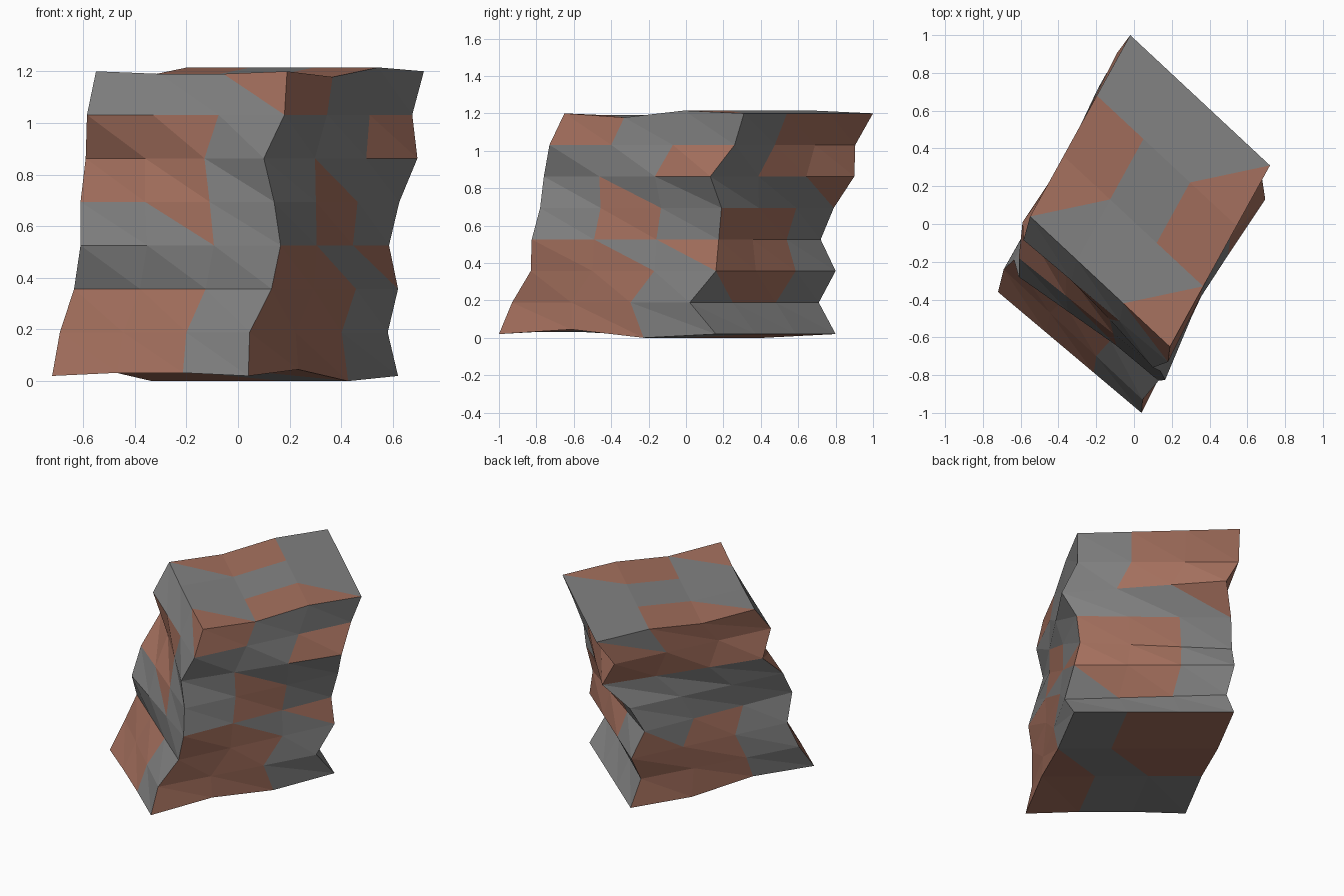
import bpy, bmesh
from mathutils import Vector

if "Cube" in bpy.data.objects:
    bpy.data.objects.remove(bpy.data.objects["Cube"])

# Skewed parallelogram outline of each level, bottom to top:
# front corner x, y; right corner x, y; left corner x; back corner y
LEVELS = [
    (.04, -1.0, .62, .16, -.72, .80),
    (.045, -.93, .58, .02, -.69, .71),
    (.13, -.83, .62, .16, -.635, .80),
    (.165, -.825, .585, .175, -.61, .72),
    (.14, -.78, .625, .19, -.61, .79),
    (.10, -.76, .695, .13, -.59, .90),
    (.18, -.73, .675, .26, -.585, .905),
    (.19, -.65, .72, .31, -.55, 1.0),
]
N, TOP = 3, len(LEVELS) - 1
# Gentle ripple of the two caps, from the back edge to the front edge
RIPPLE = {0: (0, -.02, .025, 0), TOP: (0, .015, -.022, 0)}
EDGE = {0: .012, TOP: -.01}

bm = bmesh.new()
cache = {}


def vert(i, j, k):
    """Lattice vertex: i runs back to right, j runs back to left, k upwards."""
    if (i, j, k) not in cache:
        cx, cy, bx, by, dx, ay = LEVELS[k]
        back = Vector((bx + dx - cx, ay))
        right, left = Vector((bx, by)), Vector((dx, cy + ay - by))
        p = back + (right - back) * i / N + (left - back) * j / N
        z = .02 + k * 1.18 / TOP
        if k in RIPPLE:
            z += RIPPLE[k][j]
            if j == N and 0 < i < N:
                z += EDGE[k]
        cache[i, j, k] = bm.verts.new((p.x, p.y, z))
    return cache[i, j, k]


def cell(a, b, c, d, code):
    """Quad a-b-c-d split along b-d; code bit 1 paints a-b-d, bit 2 b-c-d."""
    for bit, tri in ((1, (a, b, d)), (2, (b, c, d))):
        bm.faces.new(tri).material_index = 1 if code & bit else 0


# Four walls: columns left to right seen from outside, patch codes top row first
WALLS = [
    (lambda s: (s, N), "001 330 330 010 000 330 330"),       # front left
    (lambda s: (N, N - s), "300 003 020 030 321 330 330"),   # front right
    (lambda s: (N - s, 0), "033 033 001 330 330 130 000"),   # back right
    (lambda s: (0, s), "233 333 000 000 230 330 330"),       # back left
]
for at, codes in WALLS:
    for r, row in enumerate(codes.split()):
        hi, lo = TOP - r, TOP - r - 1
        for s, ch in enumerate(row):
            # diagonal runs upper left to lower right
            cell(vert(*at(s + 1), hi), vert(*at(s), hi),
                 vert(*at(s), lo), vert(*at(s + 1), lo), int(ch))

# Top and bottom caps, back row first
for k, codes in ((TOP, "002 303 102"), (0, "330 312 003")):
    for j, row in enumerate(codes.split()):
        for i, ch in enumerate(row):
            cell(vert(i, j, k), vert(i + 1, j, k),
                 vert(i + 1, j + 1, k), vert(i, j + 1, k), int(ch))

bmesh.ops.recalc_face_normals(bm, faces=bm.faces[:])
mesh = bpy.data.meshes.new("rock_block")
bm.to_mesh(mesh)
bm.free()

# Grey stone with rusty patches
for name, col in (("stone", (.22, .22, .22, 1)), ("rust", (.37, .16, .11, 1))):
    mat = bpy.data.materials.new(name)
    mat.diffuse_color = col
    mat.use_nodes = True
    mat.node_tree.nodes["Principled BSDF"].inputs["Base Color"].default_value = mat.diffuse_color
    mesh.materials.append(mat)

bpy.context.collection.objects.link(bpy.data.objects.new("rock_block", mesh))
